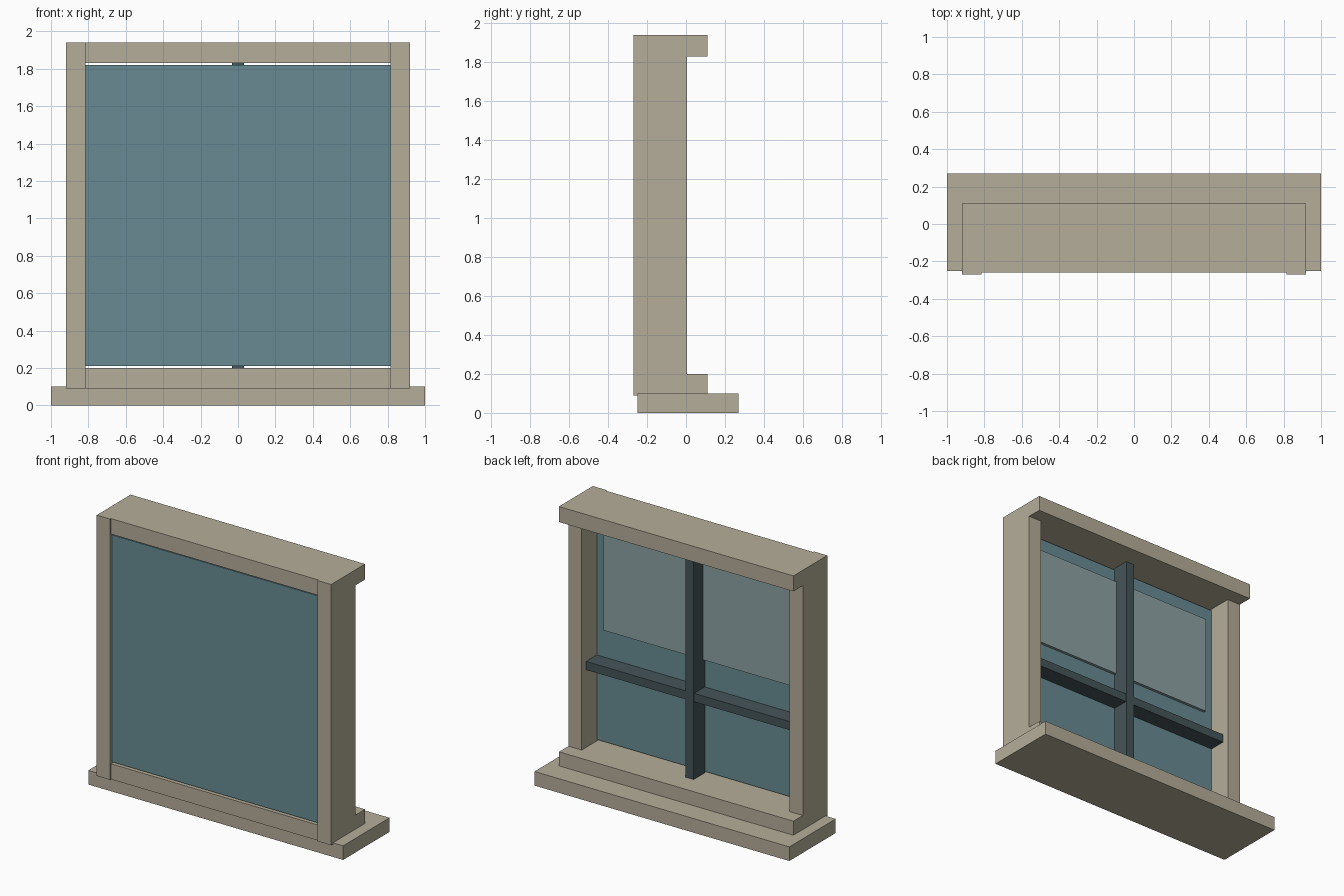
import bpy
import bmesh
from mathutils import Vector

if "Cube" in bpy.data.objects:
    bpy.data.objects.remove(bpy.data.objects["Cube"])


def material(name, color):
    m = bpy.data.materials.new(name)
    m.diffuse_color = (*color, 1.0)
    m.use_nodes = True
    m.node_tree.nodes["Principled BSDF"].inputs["Base Color"].default_value = m.diffuse_color
    return m


def box(name, x, y, z, mat):
    """Axis-aligned box from (min, max) ranges."""
    lo, hi = Vector((x[0], y[0], z[0])), Vector((x[1], y[1], z[1]))
    bm = bmesh.new()
    bmesh.ops.create_cube(bm, size=1.0)
    bmesh.ops.scale(bm, vec=hi - lo, verts=bm.verts)
    mesh = bpy.data.meshes.new(name)
    bm.to_mesh(mesh)
    bm.free()
    obj = bpy.data.objects.new(name, mesh)
    obj.location = (lo + hi) / 2
    mesh.materials.append(mat)
    bpy.context.collection.objects.link(obj)
    return obj


stone = material("frame_beige", (0.46, 0.42, 0.32))
glass = material("glass_teal", (0.14, 0.26, 0.29))
pale = material("pale_pane", (0.27, 0.36, 0.37))
dark = material("bar_slate", (0.06, 0.09, 0.10))

# Sill
box("sill", (-1, 1), (-0.25, 0.27), (0, 0.10), stone)

# Frame rails and side posts
for name, z in (("bottom_rail", 0.09), ("top_rail", 1.83)):
    box(name, (-0.92, 0.92), (-0.26, 0.11), (z, z + 0.11), stone)
for name, x in (("left_post", -0.92), ("right_post", 0.815)):
    box(name, (x, x + 0.105), (-0.27, 0.005), (0.09, 1.94), stone)

# Glass slab with a paler raised pane on the back
box("glass", (-0.82, 0.82), (-0.25, -0.165), (0.21, 1.82), glass)
box("pale_pane", (-0.75, 0.75), (-0.18, -0.145), (1.01, 1.72), pale)

# Crossed glazing bars
box("vertical_bar", (-0.032, 0.032), (-0.17, -0.04), (0.20, 1.83), dark)
box("horizontal_bar", (-0.82, 0.82), (-0.17, -0.045), (0.75, 0.81), dark)
